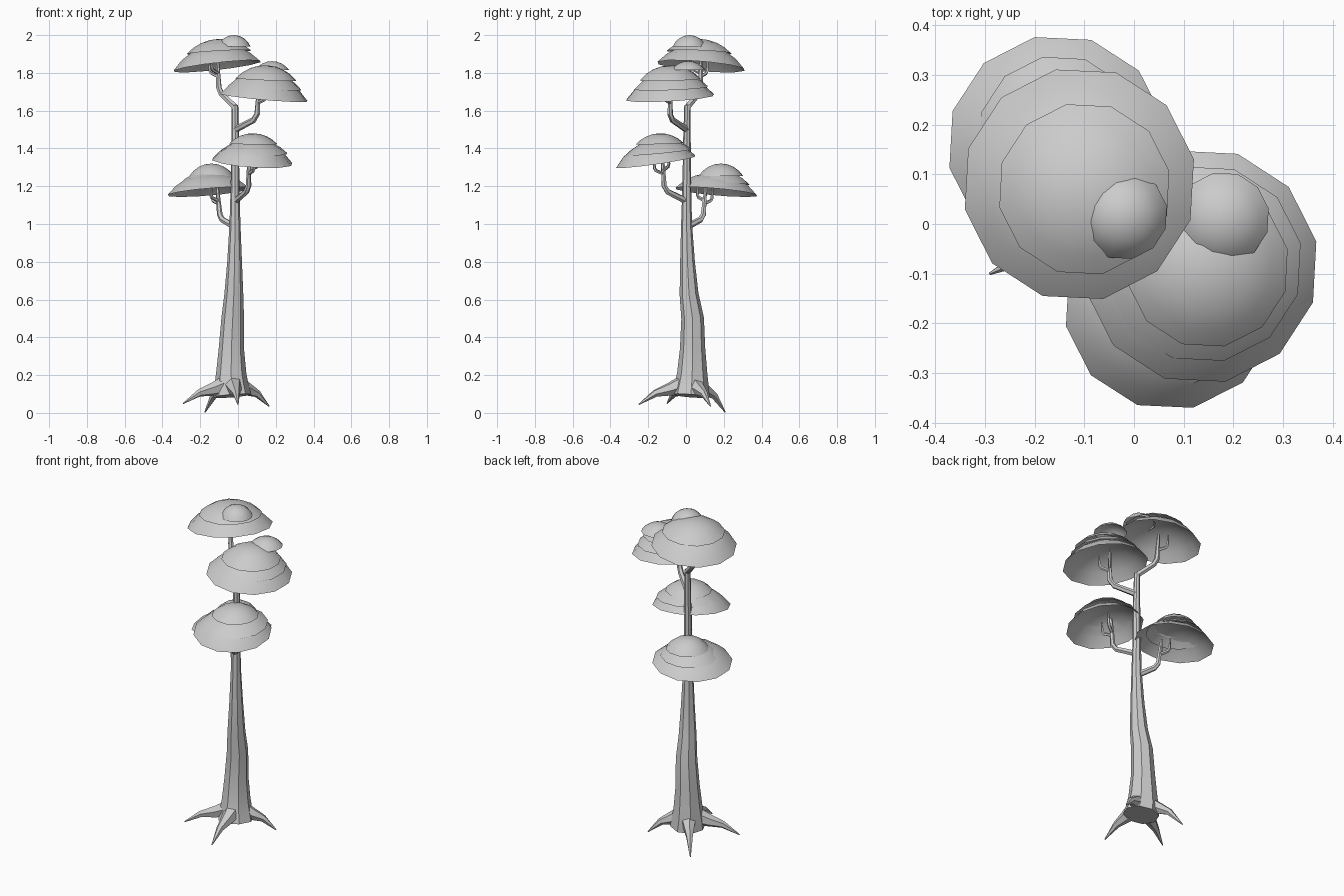
import bpy, bmesh, math
from mathutils import Vector, Matrix

if "Cube" in bpy.data.objects:
    bpy.data.objects.remove(bpy.data.objects["Cube"])


def finish(name, bm, angle=40):
    bmesh.ops.recalc_face_normals(bm, faces=bm.faces)
    me = bpy.data.meshes.new(name)
    bm.to_mesh(me)
    bm.free()
    ob = bpy.data.objects.new(name, me)
    bpy.context.collection.objects.link(ob)
    bpy.ops.object.select_all(action='DESELECT')
    ob.select_set(True)
    bpy.context.view_layer.objects.active = ob
    bpy.ops.object.shade_smooth_by_angle(angle=math.radians(angle))
    return ob


def add_tube(bm, path, sides):
    """Tapered tube through (x, y, z, radius) points, closed at both ends."""
    pts = [Vector(p[:3]) for p in path]
    rings, prev, side = [], None, None
    for i, p in enumerate(pts):
        d = (pts[min(i + 1, len(pts) - 1)] - pts[max(i - 1, 0)]).normalized()
        if side is None:
            side = d.orthogonal().normalized()
        else:
            side = prev.rotation_difference(d) @ side
        prev = d
        up = d.cross(side)
        rings.append([bm.verts.new(p + path[i][3] * (math.cos(a) * side + math.sin(a) * up))
                      for a in (2 * math.pi * k / sides for k in range(sides))])
    for a, b in zip(rings, rings[1:]):
        for k in range(sides):
            n = (k + 1) % sides
            bm.faces.new((a[k], a[n], b[n], b[k]))
    bm.faces.new(rings[0][::-1])
    bm.faces.new(rings[-1])


def canopy(name, layers):
    """Stacked hollow spherical caps: (x, y, rim z, radius, height, tilt degrees)."""
    bm = bmesh.new()
    sides, steps = 12, 4
    out = Vector((layers[0][0], layers[0][1], 0)).normalized()
    axis = Vector((0, 0, 1)).cross(out)
    for x, y, z, r, h, tilt in layers:
        theta = 2 * math.atan(h / r)
        R = r / math.sin(theta)
        m = Matrix.Translation((x, y, z)) @ Matrix.Rotation(math.radians(tilt), 4, axis)
        rings = []
        for i in range(steps):
            t = theta * (1 - i / steps)
            zz = R * (math.cos(t) - math.cos(theta))
            rings.append([bm.verts.new(m @ Vector((R * math.sin(t) * math.cos(a),
                                                   R * math.sin(t) * math.sin(a), zz)))
                          for a in (2 * math.pi * (k + 0.4) / sides for k in range(sides))])
        top = bm.verts.new(m @ Vector((0, 0, h)))
        for k in range(sides):
            n = (k + 1) % sides
            for a, b in zip(rings, rings[1:]):
                bm.faces.new((a[k], a[n], b[n], b[k]))
            bm.faces.new((rings[-1][k], rings[-1][n], top))
    return finish(name, bm, 60)


# Trunk with flared foot
bm = bmesh.new()
add_tube(bm, [(-.03, .025, .09, .10), (-.035, .03, .15, .09), (-.036, .033, .21, .08),
              (-.035, .035, .34, .067), (-.028, .035, .5, .06), (-.022, .016, .63, .05),
              (-.018, .008, .8, .039), (-.016, .003, 1.0, .029), (-.016, .004, 1.2, .023),
              (-.014, .005, 1.45, .02), (-.016, .008, 1.63, .017)], 8)
finish("trunk", bm, 35)

# Roots: tip x, y, z
bm = bmesh.new()
for x, y, z in [(-.29, -.10, .05), (0, -.25, .045), (.165, .13, .035), (-.175, .208, .003)]:
    c, t = Vector((-.03, .025)), Vector((x, y))
    p = [c.lerp(t, f) for f in (.15, .4, .68, 1)]
    add_tube(bm, [(p[0].x, p[0].y, .15, .05), (p[1].x, p[1].y, .125, .036),
                  (p[2].x, p[2].y, .09 + z * .3, .02), (x, y, z, .003)], 6)
finish("roots", bm, 35)

# Branches: start on trunk, elbow, top of riser
branches = {
    "branch_lower_back": [(-.018, .005, .985), (-.095, .09, 1.03), (-.11, .105, 1.20)],
    "branch_lower_front": [(-.016, .004, 1.12), (.055, -.115, 1.18), (.06, -.125, 1.37)],
    "branch_upper_front": [(-.014, .004, 1.50), (.10, -.085, 1.56), (.11, -.08, 1.74)],
    "branch_upper_back": [(-.016, .008, 1.62), (-.10, .075, 1.70), (-.11, .08, 1.88)],
}
for name, (s, e, t) in branches.items():
    bm = bmesh.new()
    s, e, t = Vector(s), Vector(e), Vector(t)
    add_tube(bm, [(*s, .018), (*s.lerp(e, .85), .016), (*e.lerp(t, .12), .015), (*t, .008)], 6)
    # forked twigs on the riser
    out = Vector((e.x - s.x, e.y - s.y, 0)).normalized()
    q = Vector((-out.y, out.x, 0))
    for d, f in ((out, .45), (q, .55)):
        a = e.lerp(t, f)
        b = a + d * .055 + Vector((0, 0, .02))
        c = b + d * .005 + Vector((0, 0, .075))
        add_tube(bm, [(*a, .010), (*a.lerp(b, .85), .009), (*b.lerp(c, .15), .009), (*c, .004)], 5)
    finish(name, bm, 35)

# Foliage canopies
canopy("canopy_lower_back", [(-.155, .16, 1.17, .222, .10, 7), (-.15, .175, 1.215, .165, .07, 3),
                             (-.14, .185, 1.255, .12, .065, 0)])
canopy("canopy_lower_front", [(.075, -.16, 1.33, .217, .11, 9), (.085, -.145, 1.38, .18, .07, 6),
                              (.08, -.14, 1.425, .13, .055, 2)])
canopy("canopy_upper_front", [(.135, -.085, 1.67, .238, .12, 6), (.14, -.08, 1.72, .2, .09, 4),
                              (.148, -.085, 1.765, .165, .075, 3), (.18, .012, 1.815, .093, .047, 0)])
canopy("canopy_upper_back", [(-.11, .08, 1.835, .237, .115, 8), (-.10, .07, 1.91, .175, .07, 4),
                             (-.022, .018, 1.94, .09, .06, 0)])
